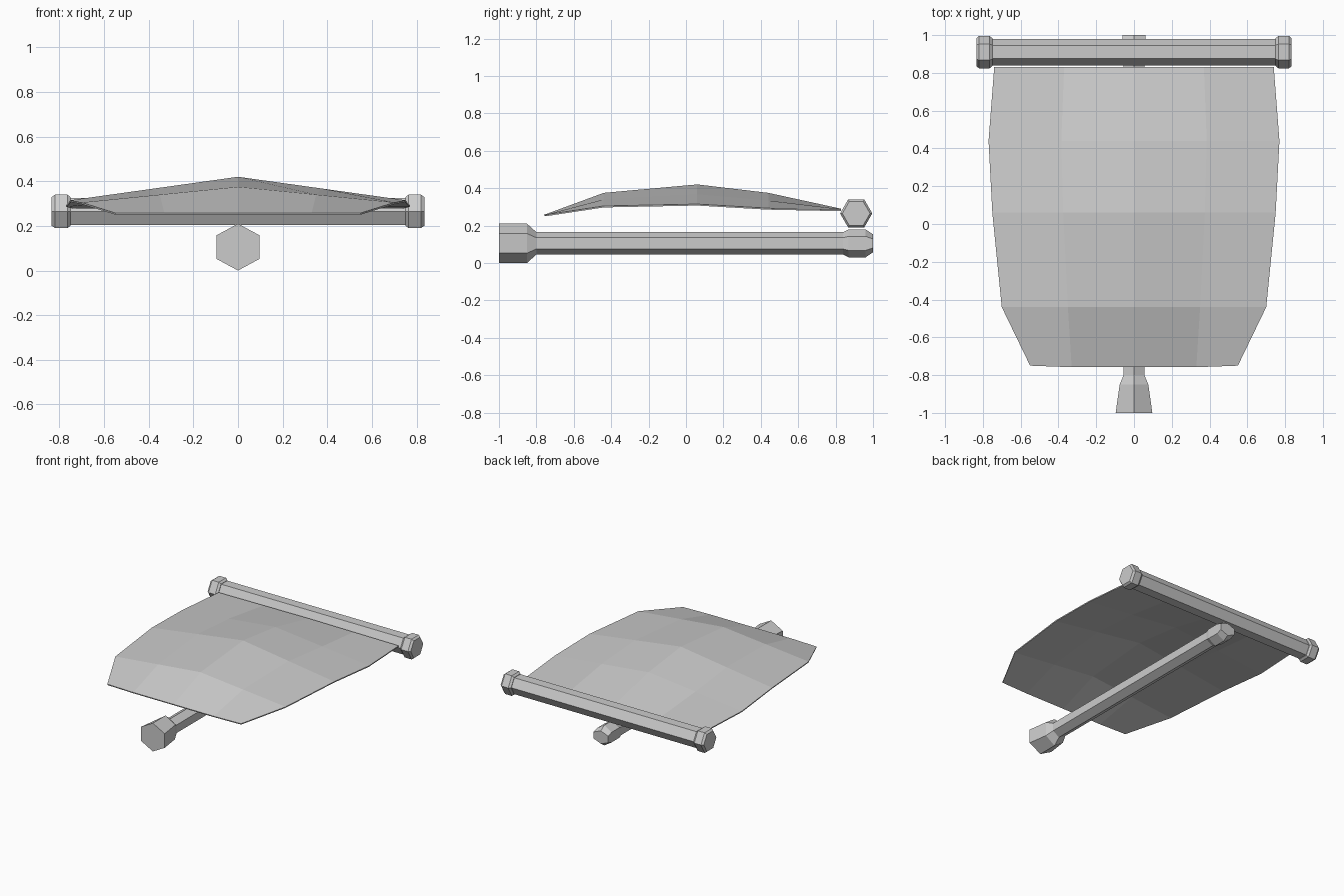
import bpy, bmesh
from math import cos, sin, pi

cube = bpy.data.objects.get("Cube")
if cube:
    bpy.data.objects.remove(cube, do_unlink=True)

grey = bpy.data.materials.new("grey")
grey.use_nodes = True
colour = (0.6, 0.6, 0.6, 1)
grey.diffuse_color = colour
grey.node_tree.nodes["Principled BSDF"].inputs["Base Color"].default_value = colour


def finish(name, bm):
    bmesh.ops.recalc_face_normals(bm, faces=bm.faces[:])
    mesh = bpy.data.meshes.new(name)
    bm.to_mesh(mesh)
    bm.free()
    mesh.materials.append(grey)
    obj = bpy.data.objects.new(name, mesh)
    bpy.context.collection.objects.link(obj)
    return obj


def hex_loft(name, stations, place):
    """Six-sided rod through (distance, point radius, flat half-width) stations."""
    bm = bmesh.new()
    rings = []
    for d, r, w in stations:
        rings.append([bm.verts.new(place(d, r * cos(i * pi / 3), w * sin(i * pi / 3) / sin(pi / 3)))
                      for i in range(6)])
    for a, b in zip(rings, rings[1:]):
        for i in range(6):
            j = (i + 1) % 6
            bm.faces.new((a[i], a[j], b[j], b[i]))
    bm.faces.new(rings[0])
    bm.faces.new(rings[-1])
    return finish(name, bm)


# Long pole running front to back, with a broad foot and a small knob
def along_y(d, p, f):
    return (f, d, 0.105 + p)


hex_loft("pole", [(-1, .105, .097), (-.85, .105, .076), (-.8, .06, .055), (.84, .06, .055),
                  (.87, .075, .06), (.96, .075, .06), (1, .048, .06)], along_y)


# Cross spar and its end caps
def along_x(d, p, f):
    return (d, 0.91 + p, 0.265 + f)


hex_loft("spar", [(-.78, .07, .061), (.78, .07, .061)], along_x)
for side, label in ((1, "left"), (-1, "right")):
    hex_loft(label + "_spar_cap", [(side * .75, .074, .064), (side * .765, .086, .075),
                                   (side * .82, .086, .075), (side * .835, .074, .064)], along_x)

# Billowing sail: rows of (y, half width, middle height, edge height)
rows = [(.83, .74, .29, .285), (.44, .77, .375, .293), (.06, .75, .42, .315),
        (-.44, .70, .375, .305), (-.75, .55, .258, .258)]
bm = bmesh.new()
grid = []
for y, w, mid, edge in rows:
    grid.append([bm.verts.new((w * t, y - (.008 if y < -.7 and abs(t) < 1 else 0),
                               mid + (edge - mid) * abs(t)))
                 for t in ((-1, -.6, 0, .6, 1) if y < -.7 else (-1, -.5, 0, .5, 1))])
for a, b in zip(grid, grid[1:]):
    for i in range(4):
        bm.faces.new((a[i], b[i], b[i + 1], a[i + 1]))
sail = finish("sail", bm)
if sum(p.normal.z for p in sail.data.polygons) < 0:
    sail.data.flip_normals()
cloth = sail.modifiers.new("thickness", 'SOLIDIFY')
cloth.thickness = 0.008
cloth.offset = -1
